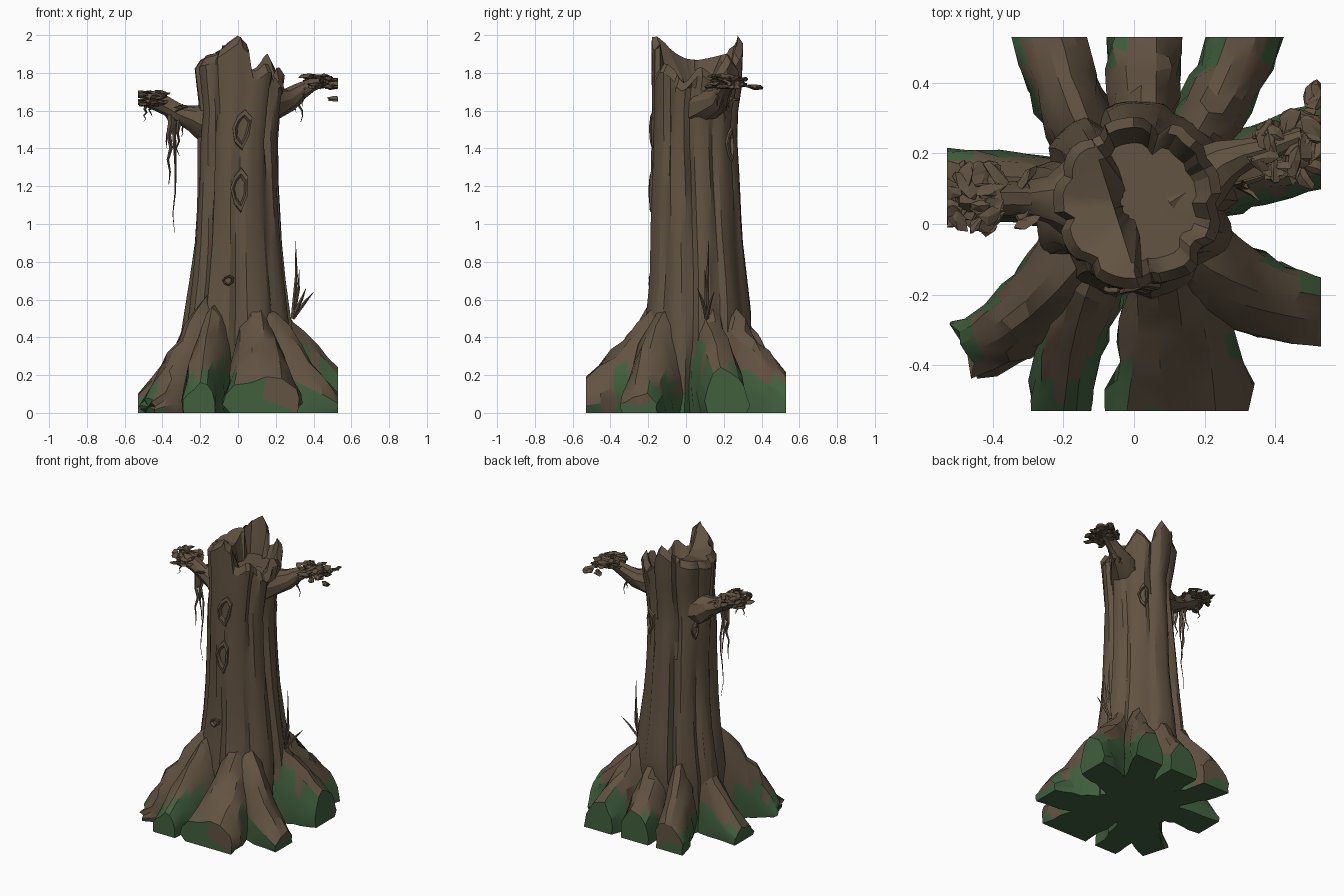
import bpy, bmesh, math, random
from mathutils import Vector, Matrix, noise

if "Cube" in bpy.data.objects:
    bpy.data.objects.remove(bpy.data.objects["Cube"])

random.seed(4)
LIM = 0.53


def material(name, rgb):
    m = bpy.data.materials.new(name)
    m.diffuse_color = (*rgb, 1)
    m.use_nodes = True
    m.node_tree.nodes["Principled BSDF"].inputs["Base Color"].default_value = m.diffuse_color
    return m


BARK = material("brown_bark", (0.122, 0.087, 0.055))
MOSS = material("green_moss", (0.052, 0.115, 0.048))
RED = material("reddish_bark", (0.122, 0.075, 0.048))


def loft(bm, rings):
    """Skin closed rings of equal length and cap both ends."""
    vs = [[bm.verts.new(p) for p in r] for r in rings]
    n = len(vs[0])
    for a, b in zip(vs, vs[1:]):
        for i in range(n):
            j = (i + 1) % n
            bm.faces.new((a[i], a[j], b[j], b[i]))
    bm.faces.new(vs[0][::-1])
    bm.faces.new(vs[-1])


def clip(bm):
    """Cut flat at the square outer limits."""
    for co, no in (((LIM, 0, 0), (1, 0, 0)), ((-LIM, 0, 0), (-1, 0, 0)),
                   ((0, LIM, 0), (0, 1, 0)), ((0, -LIM, 0), (0, -1, 0))):
        g = bm.verts[:] + bm.edges[:] + bm.faces[:]
        bmesh.ops.bisect_plane(bm, geom=g, plane_co=co, plane_no=no, clear_outer=True)
        edges = [e for e in bm.edges if e.is_boundary]
        if edges:
            bmesh.ops.holes_fill(bm, edges=edges, sides=0)


def finish(bm, name, moss=None, angle=28):
    bmesh.ops.recalc_face_normals(bm, faces=bm.faces)
    if moss:
        for f in bm.faces:
            f.material_index = moss(f)
    me = bpy.data.meshes.new(name)
    bm.to_mesh(me)
    bm.free()
    for m in (BARK, MOSS, RED):
        me.materials.append(m)
    ob = bpy.data.objects.new(name, me)
    bpy.context.collection.objects.link(ob)
    bpy.ops.object.select_all(action='DESELECT')
    ob.select_set(True)
    bpy.context.view_layer.objects.active = ob
    bpy.ops.object.shade_smooth_by_angle(angle=math.radians(angle))


# ---- Trunk: fluted column, broken at the top ----
# z, half width, front y, back y
PROFILE = [(0, .27, -.19, .29), (.2, .28, -.20, .31), (.4, .29, -.21, .34), (.55, .268, -.20, .335),
           (.7, .247, -.185, .32), (.9, .226, -.18, .30), (1.2, .21, -.18, .28),
           (1.45, .205, -.18, .26), (1.6, .205, -.18, .265), (1.72, .22, -.18, .285),
           (1.9, .235, -.178, .298)]


def surf(th, z, out=0.0):
    """Point on the trunk at an angle and height."""
    for a, b in zip(PROFILE, PROFILE[1:]):
        if z <= b[0]:
            break
    t = min(1, (z - a[0]) / (b[0] - a[0]))
    w, y0, y1 = (a[k] + (b[k] - a[k]) * t for k in (1, 2, 3))
    ph = 4.5 * th + .55 + .35 * math.sin(2.3 * z) + .5 * math.sin(2 * th)
    depth = .15 + .08 * math.sin(3 * th + 1 + z)
    k = 1.025 - depth * (1 - abs(math.sin(ph))) ** 2.5
    k += .06 * noise.noise((math.cos(th) * 3, math.sin(th) * 3, z * 1.6))
    return Vector((.012 * (z > 1.5) + (w * k + out) * math.cos(th),
                   (y0 + y1) / 2 + ((y1 - y0) / 2 * k + out) * math.sin(th), z))


# rim: angle in degrees, height
RIM = [(-180, 1.86), (-135, 1.89), (-112, 1.94), (-92, 2.0), (-80, 1.96), (-72, 1.80), (-62, 1.82), (-50, 1.86),
       (-35, 1.80), (-18, 1.74), (3, 1.84), (25, 1.78), (48, 1.91), (68, 1.82), (78, 1.90), (92, 2.0),
       (104, 1.97), (125, 1.91), (150, 1.89), (180, 1.86)]


def top_height(v):
    a = math.degrees(math.atan2(v.y - .06, v.x - .01))
    q = math.hypot((v.x - .01) / .24, (v.y - .06) / .24)
    for (a0, h0), (a1, h1) in zip(RIM, RIM[1:]):
        if a <= a1:
            break
    rim = h0 + (h1 - h0) * (a - a0) / (a1 - a0)
    if .95 * v.x + .3 * v.y < -.02:            # tall shell
        return 1.87 + (rim - 1.87) * min(1, q * 1.1) ** 1.5
    return rim if q > .78 else 1.74            # sunken floor inside the rim


N = 54
ANG = [2 * math.pi * i / N for i in range(N)]
bm = bmesh.new()
rings = [[surf(a, z) for a in ANG] for z in
         (0, .12, .25, .4, .55, .7, .9, 1.05, 1.2, 1.32, 1.45, 1.6, 1.72, 1.9)]
mid = Vector((.01, .06, 1.9))
for s in (.88, .70, .2):
    rings.append([mid + (p - mid) * s for p in rings[13]])
loft(bm, rings)
rim_verts = list(bm.verts)[13 * N:14 * N]
for off in (-.04, .005):
    top = [f for f in bm.faces if f.calc_center_median().z > 1.85]
    geom = list({x for f in top for x in (*f.verts, *f.edges)}) + top
    bmesh.ops.bisect_plane(bm, geom=geom, plane_co=(off / .95, 0, 0), plane_no=(.95, .3, 0))
outer = set(rim_verts)
for v in bm.verts:
    if v.co.z > 1.89:
        v.co.z = top_height(v.co) - (.045 if v in outer else 0)   # worn outer edge


def trunk_moss(f):
    c = f.calc_center_median()
    return 1 if c.z < .13 + .1 * noise.noise(c * 7) else 0


finish(bm, "trunk", trunk_moss)

# ---- Roots: name, start, middle, end, half widths, end height, moss height,
#      side left bare at the tip, looking outward (1 right, -1 left), moss height on the cut end ----
ROOTS = [
    ("back_left_root", (-.05, .14), (-.17, .32), (-.26, .62), .09, .10, .10, .22, 1, .06),
    ("back_root", (.03, .16), (.03, .35), (.03, .62), .09, .11, .10, .20, 0, .25),
    ("back_right_root", (.09, .14), (.235, .34), (.34, .62), .09, .10, .10, .27, 0, .25),
    ("right_root", (.13, .06), (.32, .16), (.62, .24), .10, .11, .14, .30, 0, .25),
    ("front_right_root", (.10, -.04), (.29, -.18), (.62, -.265), .145, .085, .0, .16, 0, .08),
    ("front_root", (.07, -.06), (.12, -.28), (.13, -.62), .11, .21, .10, .25, -1, .20),
    ("front_left_root", (-.08, -.05), (-.17, -.28), (-.21, -.58), .12, .08, .08, .31, 0, .25),
    ("left_front_root", (-.10, -.02), (-.28, -.235), (-.475, -.36), .13, .085, .08, .20, -1, .05),
    ("left_root", (-.12, .08), (-.30, .10), (-.62, .11), .09, .10, .0, .20, 0, .12),
]
SECTION = [(-.98, 0), (-1.04, .2), (-1, .42), (-.84, .68), (-.5, .9), (-.1, 1), (.32, .97),
           (.72, .8), (.97, .52), (1.04, .25), (.98, 0)]
STEPS = 10
for name, p0, p1, p2, w0, w1, hend, mz, bare, cap in ROOTS:
    p0, p1, p2 = (Vector((*p, 0)) for p in (p0, p1, p2))
    ctrl = p1 * 2 - (p0 + p2) / 2

    def path(t):
        return p0 * (1 - t) ** 2 + ctrl * 2 * t * (1 - t) + p2 * t * t

    bm = bmesh.new()
    rings = []
    for k in range(STEPS):
        t = k / (STEPS - 1)
        d = ((ctrl - p0) * (1 - t) + (p2 - ctrl) * t).normalized()
        side = Vector((d.y, -d.x, 0))          # right-hand side looking outward
        w = w0 + (w1 - w0) * t
        h = hend + (.70 - hend) * (1 - t) + .045 * math.sin(math.pi * t)
        rings.append([path(t) + side * s * w * random.uniform(.88, 1.1) + d * random.uniform(-.018, .018) +
                      Vector((0, 0, z * h * random.uniform(.93, 1.06)))
                      for s, z in SECTION])
    loft(bm, rings)
    clip(bm)
    ends = [f for f in bm.faces if len(f.verts) > 5 and abs(f.normal.z) < .6]
    bmesh.ops.poke(bm, faces=ends)

    def root_moss(f):
        c = f.calc_center_median()
        if f.normal.z < -.8:
            return 1
        d = p2 - p0
        t = min(1, (c - p0).dot(d) / d.length_squared)
        right = Vector((d.y, -d.x, 0)).normalized().dot(c - path(t))
        lim = mz + .14 * noise.noise(c * 8) - .13 * max(0, f.normal.z)
        if max(abs(c.x), abs(c.y)) > LIM - .004:
            lim = cap + .08 * noise.noise(c * 9)
        if right * bare > .03 and t > .62:
            lim -= .24
        if c.z < lim:
            return 1
        return 2 if c.z < lim + .012 else 0

    finish(bm, name, root_moss, angle=24)


# ---- Tapered tubes for branches, vines and twigs ----
def tube(bm, pts, radii, sides=7, jit=.12):
    pts = [Vector(p) for p in pts]
    rings = []
    for i, (p, r) in enumerate(zip(pts, radii)):
        d = (pts[min(i + 1, len(pts) - 1)] - pts[max(i - 1, 0)]).normalized()
        u = d.cross(Vector((.1, .2, 1)) if abs(d.z) < .8 else Vector((0, 1, 0))).normalized()
        v = d.cross(u)
        rings.append([p + (u * math.cos(a) + v * math.sin(a)) * r * random.uniform(1 - jit, 1 + jit)
                      for a in (2 * math.pi * k / sides for k in range(sides))])
    loft(bm, rings)


def vine(bm, x, y, z0, z1, r):
    n = 7
    pts = [(x + random.uniform(-.012, .012), y + random.uniform(-.012, .012), z0 + (z1 - z0) * i / (n - 1))
           for i in range(n)]
    tube(bm, pts, [r * (1 - t / n) ** 1.3 for t in range(n)], 4)


def clump(bm, centre, size, count):
    """Crumpled flat flakes scattered through an ellipsoid."""
    for _ in range(count):
        p = Vector(random.uniform(-1, 1) * s for s in size) + Vector(centre)
        rot = Matrix.Rotation(random.uniform(0, 6.3), 4, 'Z') @ Matrix.Rotation(random.uniform(-.5, .5), 4, 'X')
        sc = Matrix.Diagonal((random.uniform(.03, .055), random.uniform(.015, .03), .008, 1))
        r = bmesh.ops.create_icosphere(bm, subdivisions=1, radius=1, matrix=Matrix.Translation(p) @ rot @ sc)
        for v in r["verts"]:
            v.co += Vector(random.uniform(-.006, .006) for _ in range(3))


bm = bmesh.new()
tube(bm, [(-.10, .07, 1.52), (-.19, .07, 1.54), (-.24, .07, 1.56), (-.31, .07, 1.585), (-.37, .07, 1.62),
          (-.42, .07, 1.645), (-.50, .07, 1.66)], (.13, .105, .07, .05, .05, .05, .03), 9)
finish(bm, "left_branch")
bm = bmesh.new()
tube(bm, [(.12, .08, 1.62), (.20, .13, 1.64), (.27, .18, 1.66), (.33, .20, 1.70), (.40, .22, 1.74),
          (.48, .25, 1.76)], (.12, .09, .06, .045, .036, .026), 9)
finish(bm, "right_branch")

bm = bmesh.new()
clump(bm, (-.455, .07, 1.665), (.065, .08, .035), 50)
clump(bm, (-.33, .06, 1.61), (.03, .07, .02), 8)
clip(bm)
finish(bm, "left_clump", angle=15)
bm = bmesh.new()
clump(bm, (.435, .21, 1.755), (.08, .075, .04), 46)
clump(bm, (.48, .26, 1.75), (.04, .04, .02), 14)
clump(bm, (.515, .35, 1.73), (.01, .03, .005), 3)
clump(bm, (.51, .25, 1.66), (.01, .02, .01), 2)
clip(bm)
finish(bm, "right_clump", angle=15)

bm = bmesh.new()
for x, y, z0, z1, r in ((-.32, .04, 1.60, 1.36, .017), (-.36, .05, 1.60, 1.21, .02), (-.34, .08, 1.58, .95, .011),
                        (-.37, .08, 1.62, 1.40, .015), (-.33, .06, 1.58, 1.25, .015), (-.30, .10, 1.58, 1.46, .012),
                        (-.49, .05, 1.64, 1.54, .012), (-.46, .10, 1.64, 1.57, .012),
                        (.33, .20, 1.72, 1.54, .014), (.35, .17, 1.72, 1.62, .01), (.31, .22, 1.68, 1.59, .01)):
    vine(bm, x, y, z0, z1, r)
finish(bm, "hanging_vines")

# ---- Thin twigs sprouting beside the right root ----
bm = bmesh.new()
for tip in ((.305, .12, .91), (.325, .10, .76), (.40, .15, .64), (.36, .06, .66)):
    a, b = Vector((.29, .11, .50)), Vector(tip)
    m = (a + b) / 2 + Vector((.012, 0, .02))
    tube(bm, [a, m, b], (.01, .008, .001), 4)
finish(bm, "twigs")

# ---- Diamond knots raised on the bark: angle, height, half width, half height ----
bm = bmesh.new()
for th, z, w, h in ((-1.50, 1.50, .27, .11), (-1.53, 1.18, .23, .12), (-1.78, .70, .13, .03),
                    (1.0, 1.42, .18, .09), (2.6, 1.40, .12, .06)):
    shape = [(-1, .1), (-.55, .65), (.2, 1), (.9, .6), (.8, -.3), (.15, -1), (-.6, -.6)]
    loft(bm, [[surf(th + a * w * s, z + b * h * s, o) for a, b in shape]
              for s, o in ((1.1, -.03), (.95, .012), (.72, .016), (.5, -.008))])
finish(bm, "bark_knots")
